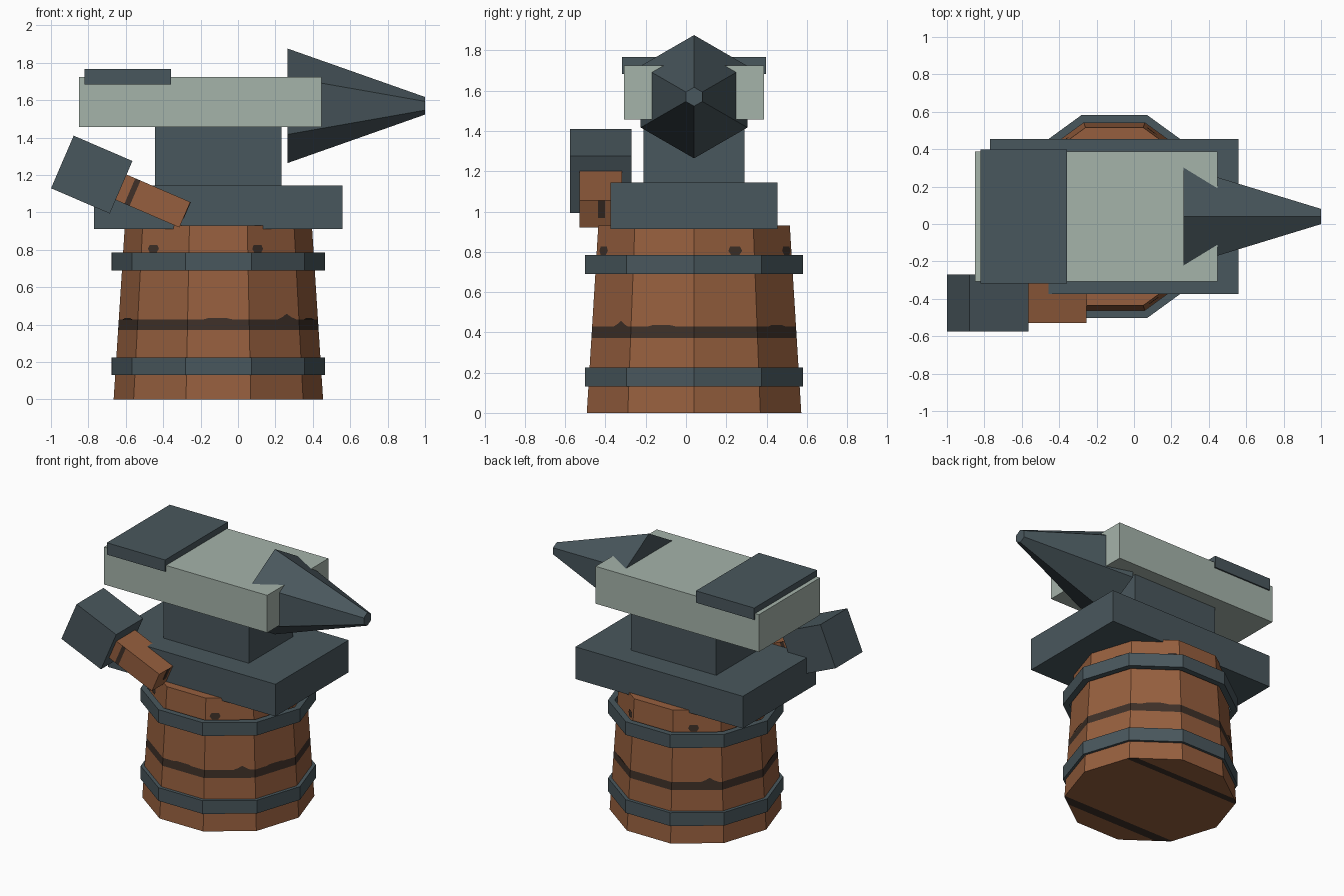
import bpy, bmesh
from math import sin, cos, pi, radians
from mathutils import Vector, Matrix

if "Cube" in bpy.data.objects:
    bpy.data.objects.remove(bpy.data.objects["Cube"])

CX, CY = -0.105, 0.04          # shared centre of barrel and anvil
SIDES = 10


def material(name, rgb):
    lin = [(c / 255 / 12.92) if c < 10 else ((c / 255 + 0.055) / 1.055) ** 2.4 for c in rgb]
    m = bpy.data.materials.new(name)
    m.diffuse_color = (*lin, 1)
    m.use_nodes = True
    m.node_tree.nodes["Principled BSDF"].inputs["Base Color"].default_value = m.diffuse_color
    return m


WOOD = material("brown_wood", (150, 95, 62))
CHAR = material("dark_wood_grain", (62, 48, 40))
STEEL = material("dark_steel", (73, 87, 93))
FACE = material("pale_steel", (165, 179, 170))


def finish(name, bm, *mats):
    me = bpy.data.meshes.new(name)
    bm.to_mesh(me)
    bm.free()
    ob = bpy.data.objects.new(name, me)
    bpy.context.collection.objects.link(ob)
    for m in mats:
        me.materials.append(m)
    return ob


def box_bm(x0, x1, y0, y1, z0, z1):
    bm = bmesh.new()
    bmesh.ops.create_cube(bm, size=1)
    bmesh.ops.scale(bm, vec=(x1 - x0, y1 - y0, z1 - z0), verts=bm.verts)
    bmesh.ops.translate(bm, vec=((x0 + x1) / 2, (y0 + y1) / 2, (z0 + z1) / 2), verts=bm.verts)
    return bm


def cut(bm, co, no):
    bmesh.ops.bisect_plane(bm, geom=bm.verts[:] + bm.edges[:] + bm.faces[:],
                           plane_co=co, plane_no=no)


def barrel_radius(z):
    return 0.56 - 0.06 * z / 0.93


def rim(r, z):
    return [Vector((CX + r * cos(2 * pi * i / SIDES), CY + r * sin(2 * pi * i / SIDES), z))
            for i in range(SIDES)]


def lathe(profile, closed):
    """Sweep (radius, z) points round the barrel axis; open profiles get caps."""
    bm = bmesh.new()
    rings = [[bm.verts.new(p) for p in rim(r, z)] for r, z in profile]
    pairs = list(zip(rings, rings[1:])) + ([(rings[-1], rings[0])] if closed else [])
    for a, b in pairs:
        for i in range(SIDES):
            j = (i + 1) % SIDES
            bm.faces.new((a[i], a[j], b[j], b[i]))
    if not closed:
        bm.faces.new(rings[0][::-1])
        bm.faces.new(rings[-1])
    bmesh.ops.recalc_face_normals(bm, faces=bm.faces)
    return bm


# Barrel with a dark grain band, and two dark stripes across its underside
bm = lathe([(barrel_radius(z), z) for z in (0, 0.372, 0.428, 0.93)], False)
bottom = [f for f in bm.faces if f.normal.z < -0.9]
for dy in (-0.39, -0.32, 0.31, 0.36):
    geom = [f for f in bm.faces if f.normal.z < -0.9]
    geom += list({e for f in geom for e in f.edges}) + list({v for f in geom for v in f.verts})
    bmesh.ops.bisect_plane(bm, geom=geom, plane_co=(0, CY + dy, 0), plane_no=(0, 1, 0))
bm.normal_update()
for f in bm.faces:
    c = f.calc_center_median()
    if f.normal.z < -0.9:
        ys = [v.co.y - CY for v in f.verts]
        mid = (min(ys) + max(ys)) / 2
        f.material_index = int(-0.39 < mid < -0.32 or 0.31 < mid < 0.36)
    elif abs(f.normal.z) < 0.5:
        f.material_index = int(0.372 < c.z < 0.428)
finish("barrel", bm, WOOD, CHAR)

# Wood knots and grain peaks lying just above the staves
bm = bmesh.new()


def stave_patch(stave, frac, outline):
    a0 = radians(-108 + 36 * stave)
    mid = a0 + radians(18)
    pts = []
    for du, z in outline:
        r = barrel_radius(z)
        p = Vector((cos(a0), sin(a0), 0)) * r
        q = Vector((cos(a0 + pi / 5), sin(a0 + pi / 5), 0)) * r
        side = (q - p).normalized()
        pos = p.lerp(q, frac) + side * du + Vector((cos(mid), sin(mid), 0)) * 0.004
        pts.append(bm.verts.new(pos + Vector((CX, CY, z))))
    bm.faces.new(pts)


knot = [(-0.02, 0.782), (0.02, 0.782), (0.036, 0.805), (0.025, 0.827), (-0.025, 0.827), (-0.036, 0.805)]
peak = [(-0.07, 0.425), (0.07, 0.425), (0.03, 0.44), (0.0, 0.458), (-0.03, 0.44)]
wave = [(-0.09, 0.425), (0.09, 0.425), (0.04, 0.436), (-0.05, 0.436)]
for stave, frac in ((-1, 0.26), (1, 0.2), (3, 0.68), (4, 0.85), (6, 0.43)):
    stave_patch(stave, frac, knot)
for stave in (1, 6):
    stave_patch(stave, 0.75, peak)
for stave in (0, 2, 4, 8):
    stave_patch(stave, 0.5, wave)
finish("barrel_knots", bm, CHAR)

# Iron hoops
for name, z0, z1 in (("lower_hoop", 0.13, 0.225), ("upper_hoop", 0.69, 0.785)):
    finish(name, lathe([(0.57, z0), (0.57, z1), (0.527, z1), (0.527, z0)], True), STEEL)

# Anvil body
for name, size, mat in (
        ("anvil_base", (-0.77, 0.56, -0.375, 0.455, 0.912, 1.143), STEEL),
        ("anvil_waist", (-0.443, 0.233, -0.21, 0.29, 1.13, 1.47), STEEL),
        ("anvil_top", (-0.85, 0.447, -0.307, 0.387, 1.457, 1.725), FACE),
        ("anvil_top_plate", (-0.82, -0.357, -0.317, 0.397, 1.683, 1.768), STEEL)):
    finish(name, box_bm(*size), mat)

# Six-sided horn pointing along +x
bm = bmesh.new()
bmesh.ops.create_cone(bm, cap_ends=True, segments=6, radius1=0.306, radius2=0.047, depth=0.735)
top = max(bm.verts, key=lambda v: v.co.y + v.co.z * 0.001).co.copy()
if abs(top.x) > 0.01:                                   # put a corner on the vertical axis
    bmesh.ops.rotate(bm, verts=bm.verts, matrix=Matrix.Rotation(pi / 6, 3, 'Z'))
turn = Matrix(((0, 0, 1), (1, 0, 0), (0, 1, 0)))        # z -> x, x -> y, y -> z
bmesh.ops.rotate(bm, verts=bm.verts, matrix=turn)
bmesh.ops.translate(bm, verts=bm.verts, vec=(0.6325, CY, 1.57))
finish("anvil_horn", bm, STEEL)

# Hammer, built along its own x axis and tipped down to the right
tilt = Matrix.Translation((-0.782, -0.423, 1.202)) @ Matrix.Rotation(radians(23.3), 4, 'Y')
bm = box_bm(-0.171, 0.171, -0.153, 0.153, -0.153, 0.153)
bm.transform(tilt)
finish("hammer_head", bm, STEEL)

bm = box_bm(0, 0.542, -0.106, 0.106, -0.074, 0.074)
for x in (0.222, 0.252):
    cut(bm, (x, 0, 0), (1, 0, 0))
bm.normal_update()
for f in bm.faces:                                      # grain mark on the handle sides
    if abs(f.normal.y) > 0.9 and 0.222 < f.calc_center_median().x < 0.252:
        f.material_index = 1
bm.transform(tilt)
finish("hammer_handle", bm, WOOD, CHAR)

bm = box_bm(0.541, 0.545, -0.015, 0.02, -0.02, 0.074)
bm.transform(tilt)
finish("handle_end_grain", bm, CHAR)
